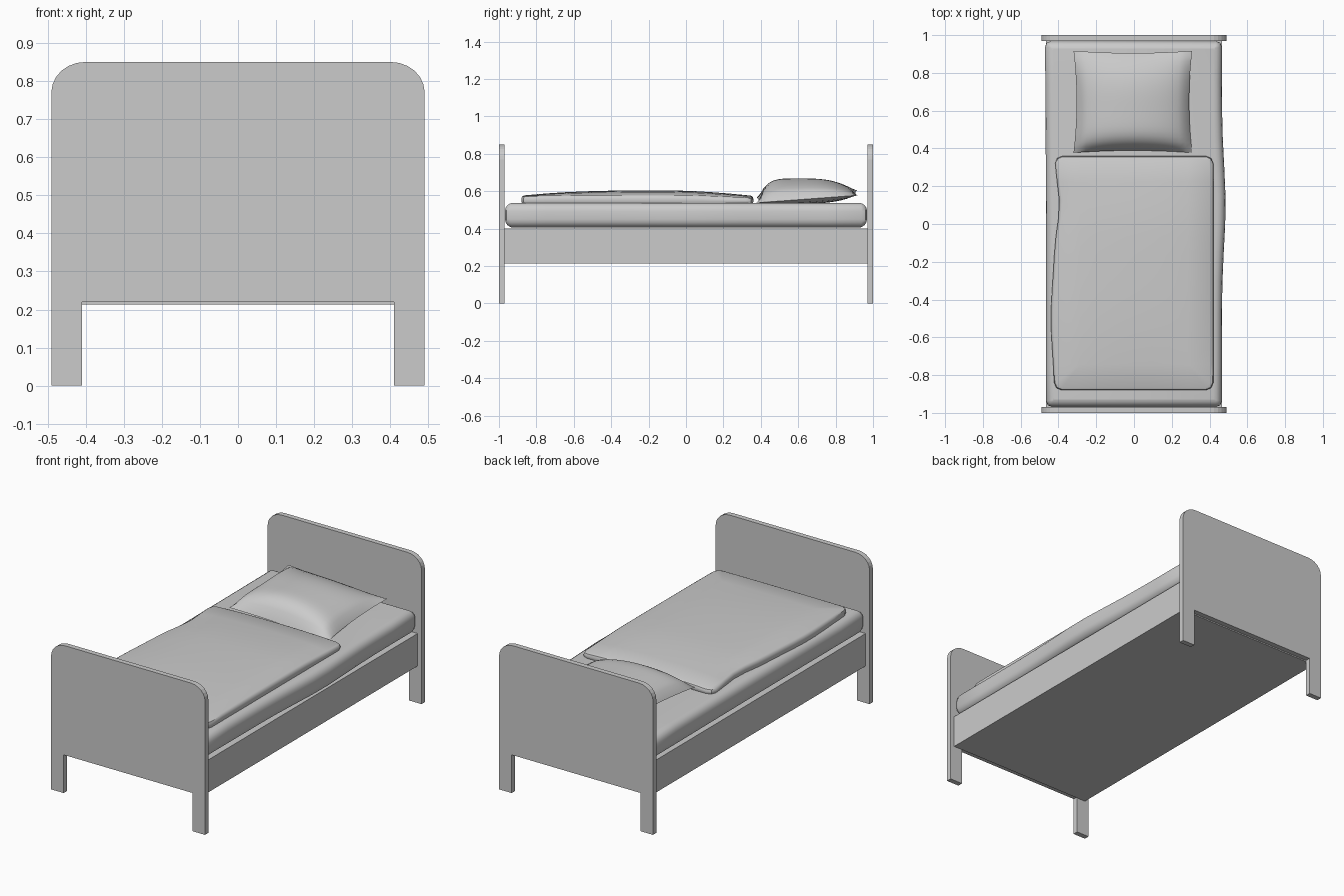
import bpy, bmesh, math

old = bpy.data.objects.get("Cube")
if old:
    bpy.data.objects.remove(old, do_unlink=True)

grey = bpy.data.materials.new("light_grey")
grey.use_nodes = True
colour = (0.6, 0.6, 0.6, 1)
grey.diffuse_color = colour
grey.node_tree.nodes["Principled BSDF"].inputs["Base Color"].default_value = colour


def finish(name, bm, smooth=False):
    bmesh.ops.recalc_face_normals(bm, faces=bm.faces)
    mesh = bpy.data.meshes.new(name)
    bm.to_mesh(mesh)
    bm.free()
    mesh.materials.append(grey)
    obj = bpy.data.objects.new(name, mesh)
    bpy.context.collection.objects.link(obj)
    if smooth:
        bpy.ops.object.select_all(action="DESELECT")
        obj.select_set(True)
        bpy.context.view_layer.objects.active = obj
        bpy.ops.object.shade_smooth_by_angle(angle=math.radians(40))
    return obj


def box(x, y, z):
    """Box from (low, high) pairs."""
    bm = bmesh.new()
    bmesh.ops.create_cube(bm, size=1)
    for v in bm.verts:
        v.co = [lo + (c + 0.5) * (hi - lo) for c, (lo, hi) in zip(v.co, (x, y, z))]
    return bm


def soften(bm, corner, rim, segments):
    """Chamfer the upright corners, then round the top and bottom rims."""
    upright = [e for e in bm.edges if abs(e.verts[0].co.z - e.verts[1].co.z) > 0.01]
    bmesh.ops.bevel(bm, geom=upright, offset=corner, segments=2, profile=0.5, affect="EDGES")
    rims = [e for e in bm.edges if e.calc_face_angle(0) > 1]
    bmesh.ops.bevel(bm, geom=rims, offset=rim, segments=segments, profile=0.5, affect="EDGES")


def slice_up(bm, axis, lo, hi, count):
    """Add evenly spaced loops along one axis."""
    normal = [0, 0, 0]
    normal[axis] = 1
    for i in range(1, count):
        at = [0, 0, 0]
        at[axis] = lo + (hi - lo) * i / count
        geom = bm.verts[:] + bm.edges[:] + bm.faces[:]
        bmesh.ops.bisect_plane(bm, geom=geom, plane_co=at, plane_no=normal)


# End boards with two legs and rounded top corners
half = [(0.41, 0.22), (0.41, 0), (0.49, 0)]
for i in range(7):
    a = math.pi / 2 * i / 6
    half.append((0.40 + 0.09 * math.cos(a), 0.77 + 0.08 * math.sin(a)))
outline = half + [(-x, z) for x, z in reversed(half)]
for name, y in (("footboard", -1), ("headboard", 0.97)):
    bm = bmesh.new()
    face = bm.faces.new([bm.verts.new((x, y, z)) for x, z in outline])
    new = bmesh.ops.extrude_face_region(bm, geom=[face])["geom"]
    moved = [v for v in new if isinstance(v, bmesh.types.BMVert)]
    bmesh.ops.translate(bm, verts=moved, vec=(0, 0.03, 0))
    finish(name, bm)

# Base
finish("bed_base", box((-0.465, 0.465), (-0.97, 0.97), (0.213, 0.40)))

# Mattress, bulging on one side
bm = box((-0.465, 0.465), (-0.968, 0.968), (0.405, 0.538))
soften(bm, 0.03, 0.045, 4)
slice_up(bm, 1, -0.9, 0.9, 12)
for v in bm.verts:
    x, y, z = v.co
    if x > 0.3:
        v.co.x += 0.02 * math.exp(-((y - 0.1) / 0.3) ** 2)
    elif x < -0.3:
        v.co.x -= 0.006 * max(0, y)
finish("mattress", bm, True)

# Blanket, slightly domed with one wavy side
bm = box((-0.42, 0.42), (-0.88, 0.36), (0.53, 0.574))
soften(bm, 0.04, 0.014, 2)
slice_up(bm, 0, -0.38, 0.38, 8)
slice_up(bm, 1, -0.84, 0.32, 12)
for v in bm.verts:
    x, y, z = v.co
    across = max(0, 1 - (x / 0.42) ** 2)
    along = max(0, 1 - abs((y + 0.2) / 0.7) ** 2.5)
    if z > 0.55:
        v.co.z += 0.03 * across ** 0.6 * along - 0.012 * max(0, y) / 0.36
    if x < -0.36:
        v.co.x += 0.025 * math.exp(-((y - 0.1) / 0.15) ** 2)
        v.co.x -= 0.02 * math.exp(-((y + 0.5) / 0.25) ** 2)
finish("blanket", bm, True)

# Pillow from two puffed sheets joined at a pinched seam
bm = bmesh.new()
for side in (1, -1):
    sheet = bmesh.ops.create_grid(bm, x_segments=20, y_segments=20, size=1)["verts"]
    for p in sheet:
        u, v = p.co.x, p.co.y
        seam = 0.572 + 0.02 * v - 0.014 * u
        w = v + 0.2 * (1 - v * v) if side > 0 else v
        puff = max(0, 1 - u * u) ** 0.5 * max(0, 1 - w ** 4) ** 0.8
        height = 0.095 - 0.02 * v if side > 0 else -0.04
        p.co.x = -0.006 + u * (0.314 - 0.016 * (1 - v * v))
        p.co.y = 0.647 + v * (0.27 - 0.012 * (1 - u * u))
        p.co.z = max(0.537, seam + height * puff)
bmesh.ops.remove_doubles(bm, verts=bm.verts, dist=0.0005)
finish("pillow", bm, True)
